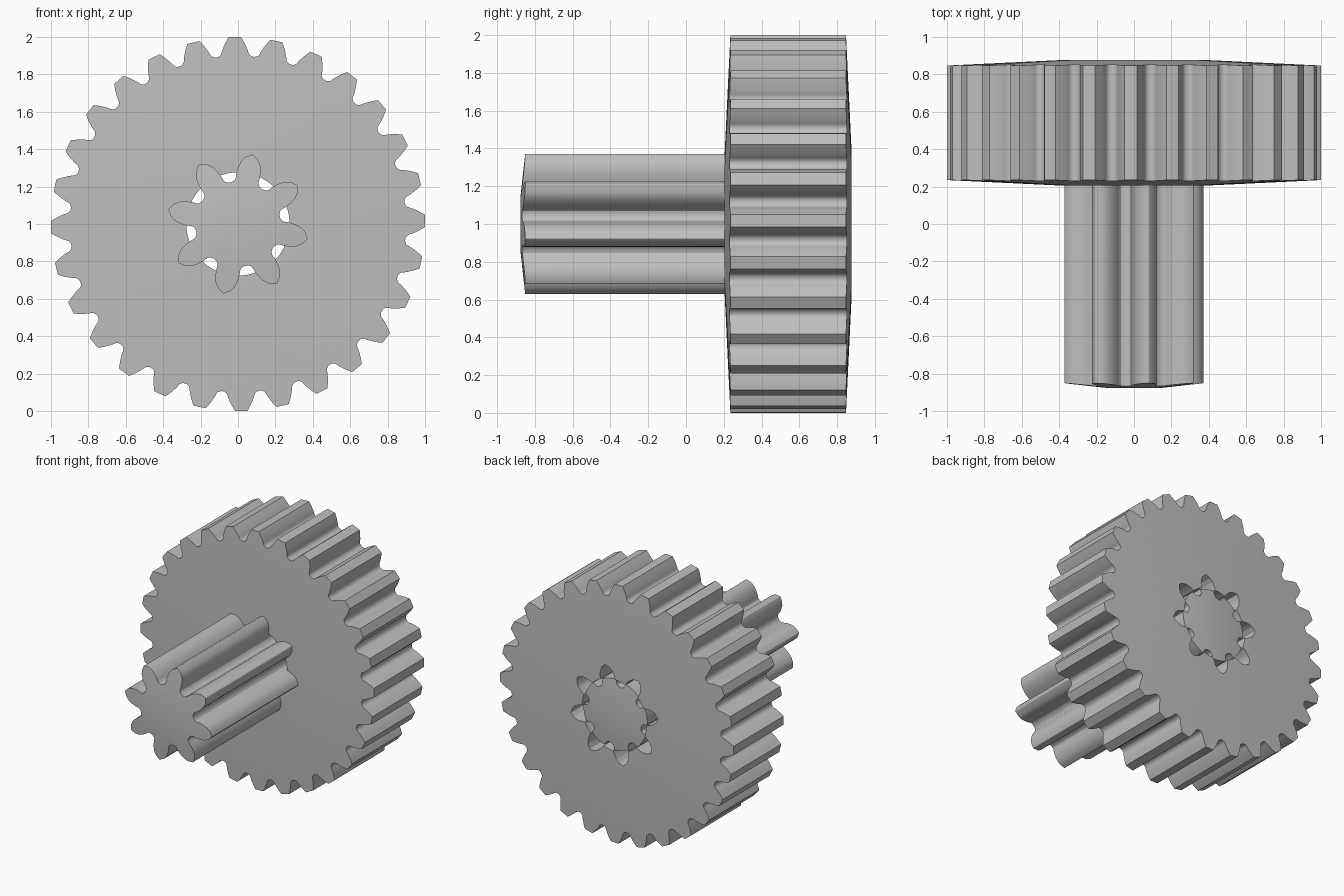
import bpy, bmesh
from math import sin, cos, radians

cube = bpy.data.objects.get("Cube")
if cube:
    bpy.data.objects.remove(cube)

grey = bpy.data.materials.new("plain_grey")
grey.use_nodes = True
colour = (0.52, 0.52, 0.52, 1)
grey.diffuse_color = colour
grey.node_tree.nodes["Principled BSDF"].inputs["Base Color"].default_value = colour

BORE = 0.276

# Half tooth: (radius, degrees from the tooth centre), tip to root
WHEEL_TOOTH = [(1.0, 1.9), (0.97, 3.0), (0.945, 3.8), (0.93, 4.25), (0.918, 4.5),
               (0.907, 4.9), (0.9, 5.6), (0.898, 6.43)]
PINION_TOOTH = [(0.379, 0.4), (0.36, 5.5), (0.335, 9), (0.305, 11.5), (0.28, 13.2),
                (0.262, 14), (0.248, 14.6), (0.236, 16), (0.229, 19), (0.226, 22.5)]


def gear_outline(half, teeth, phase):
    """Repeat a mirrored half tooth around the axis as (radius, angle)."""
    tooth = [(r, -a) for r, a in reversed(half)] + half[:-1]
    return [(r, radians(phase + 360 * i / teeth + a))
            for i in range(teeth) for r, a in tooth]


def gear_solid(name, outline, y0, y1, hub, slope0, slope1, bore=None):
    """Extrude an outline along y, with flat hub faces and sloped rims."""
    bm = bmesh.new()

    def ring(radius, y, slope):
        verts = []
        for r, a in outline:
            r = radius or r
            verts.append(bm.verts.new((r * cos(a), y + slope * max(r - hub, 0), 1 + r * sin(a))))
        return verts

    rings = [ring(hub, y0, 0), ring(None, y0, slope0),
             ring(None, y1, -slope1), ring(hub, y1, 0)]
    if bore:
        rings = [ring(bore, y0, 0)] + rings + [ring(bore, y1, 0)]
        rings.append(rings[0])
    else:
        bm.faces.new(rings[0])
        bm.faces.new(rings[-1])
    n = len(outline)
    for a, b in zip(rings, rings[1:]):
        for i in range(n):
            j = (i + 1) % n
            bm.faces.new((a[i], a[j], b[j], b[i]))
    bmesh.ops.recalc_face_normals(bm, faces=bm.faces)
    mesh = bpy.data.meshes.new(name)
    bm.to_mesh(mesh)
    bm.free()
    mesh.materials.append(grey)
    obj = bpy.data.objects.new(name, mesh)
    bpy.context.collection.objects.link(obj)
    return obj


def activate(obj):
    bpy.ops.object.select_all(action='DESELECT')
    obj.select_set(True)
    bpy.context.view_layer.objects.active = obj


wheel_outline = gear_outline(WHEEL_TOOTH, 28, 91)
pinion_outline = gear_outline(PINION_TOOTH, 8, 33.2)
core_outline = [(min(r, BORE - 0.002), a) for r, a in pinion_outline]

# Large wheel with a round bore
wheel = gear_solid("large_gear", wheel_outline, 0.205, 0.877, 0.38, 0.048, 0.048, BORE)

# Tooth-shaped pockets in the back of the wheel
cutter = gear_solid("pocket_cutter", pinion_outline, 0.25, 1.0, 0.14, 0, 0)
cutter.hide_render = True
cut = wheel.modifiers.new("tooth_pockets", 'BOOLEAN')
cut.operation = 'DIFFERENCE'
cut.solver = 'EXACT'
cut.object = cutter
activate(wheel)
bpy.ops.object.modifier_apply(modifier=cut.name)
bpy.data.objects.remove(cutter)

# Long pinion in front, and its trimmed core running through the bore
pinion = gear_solid("pinion", pinion_outline, -0.877, 0.24, 0.14, 0.11, 0)
core = gear_solid("pinion_core", core_outline, 0.24, 0.877, 0.14, 0, 0.11)

for part in (wheel, pinion, core):
    activate(part)
    bpy.ops.object.shade_smooth_by_angle(angle=radians(30))
